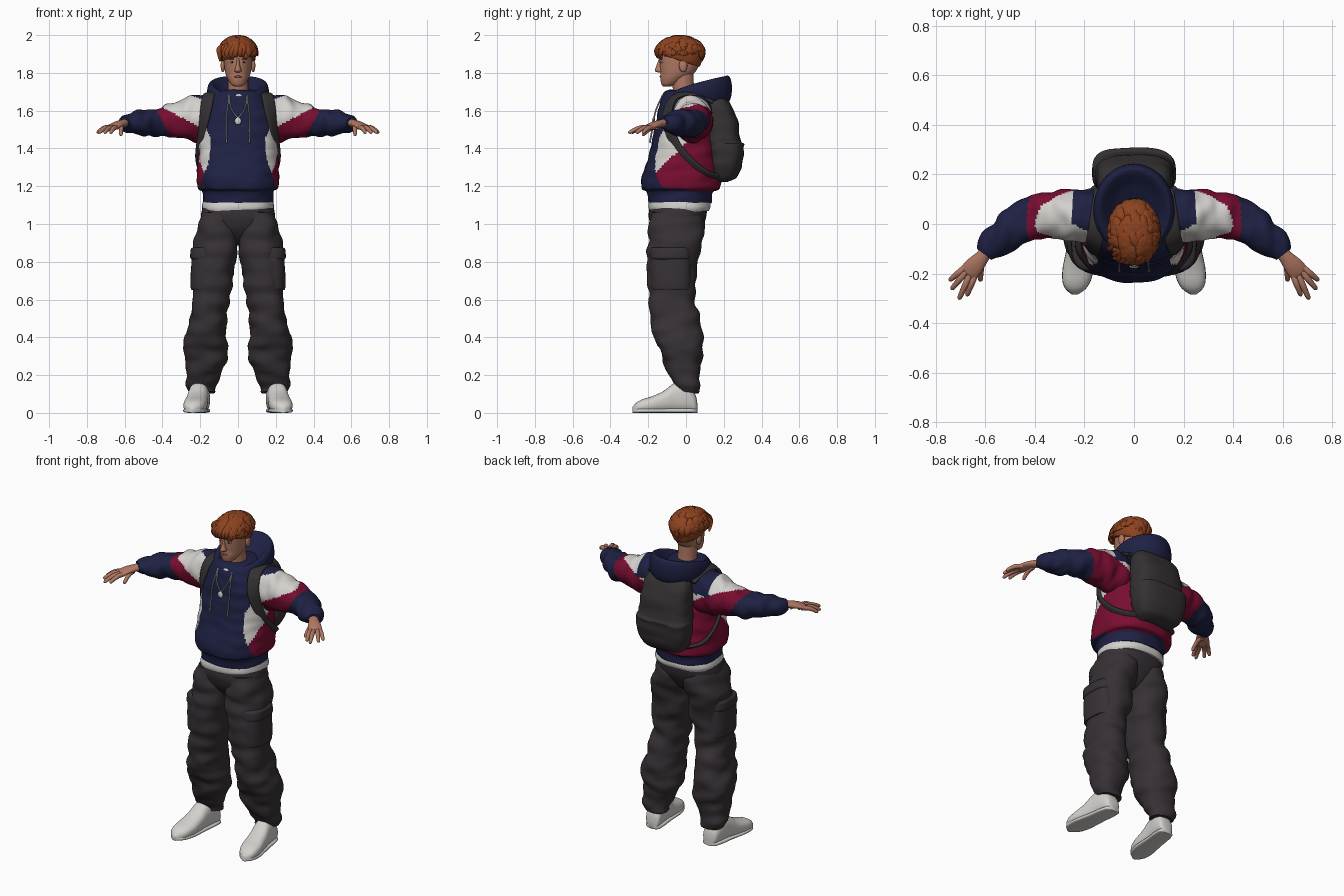
import bpy, bmesh, math, random
from mathutils import Vector, noise

random.seed(4)
if "Cube" in bpy.data.objects:
    bpy.data.objects.remove(bpy.data.objects["Cube"])

COLOURS = {
    "skin": (.44, .19, .125), "lips": (.33, .11, .08), "ginger_hair": (.27, .056, .014),
    "navy_cloth": (.013, .015, .056), "crimson_cloth": (.19, .004, .03),
    "white_cloth": (.66, .64, .61), "charcoal_trousers": (.038, .03, .035),
    "grey_backpack": (.035, .03, .033), "silver": (.4, .39, .38), "dark_eye": (.02, .015, .012)}
MATS = {}
for label, rgb in COLOURS.items():
    m = bpy.data.materials.new(label)
    m.use_nodes = True
    m.diffuse_color = (*rgb, 1)
    bsdf = m.node_tree.nodes["Principled BSDF"]
    bsdf.inputs["Base Color"].default_value = (*rgb, 1)
    bsdf.inputs["Roughness"].default_value = .8
    MATS[label] = m

X, Y, Z = Vector((1, 0, 0)), Vector((0, 1, 0)), Vector((0, 0, 1))
FLAT = (X, Y)


def finish(name, bm, colour, mirror=False):
    """Turn a bmesh into an object; colour is a name or a rule on the face centre."""
    bmesh.ops.recalc_face_normals(bm, faces=bm.faces)
    slots = []
    for f in bm.faces:
        label = colour(f.calc_center_median()) if callable(colour) else colour
        if label not in slots:
            slots.append(label)
        f.material_index = slots.index(label)
    mesh = bpy.data.meshes.new(name)
    bm.to_mesh(mesh)
    bm.free()
    for label in slots:
        mesh.materials.append(MATS[label])
    ob = bpy.data.objects.new(name, mesh)
    bpy.context.collection.objects.link(ob)
    if mirror:
        ob.modifiers.new("Mirror", "MIRROR")
    bpy.ops.object.select_all(action="DESELECT")
    ob.select_set(True)
    bpy.context.view_layer.objects.active = ob
    bpy.ops.object.shade_smooth_by_angle(angle=math.radians(55))
    return ob


def spline(keys, steps):
    out = []
    for i in range(len(keys) - 1):
        quad = [keys[min(max(i + j, 0), len(keys) - 1)] for j in (-1, 0, 1, 2)]
        for s in range(steps):
            t = s / steps
            out.append([.5 * (2 * q + (r - p) * t + (2 * p - 5 * q + 4 * r - w) * t * t
                              + (3 * q - p - 3 * r + w) * t ** 3) for p, q, r, w in zip(*quad)])
    return out + [list(keys[-1])]


def add_rings(bm, rows):
    rings = [[bm.verts.new(p) for p in row] for row in rows]
    n = len(rings[0])
    for a, b in zip(rings, rings[1:]):
        for i in range(n):
            bm.faces.new((a[i], a[(i + 1) % n], b[(i + 1) % n], b[i]))
    bm.faces.new(rings[0])
    bm.faces.new(rings[-1])


def tube_rows(keys, axes=None, ref=Z, power=2, sides=40, steps=5):
    """Rings along keys of (x, y, z, half width, half height)."""
    path = spline(keys, steps)
    rows = []
    for i, (x, y, z, ru, rv) in enumerate(path):
        c = Vector((x, y, z))
        if axes:
            u, v = axes
        else:
            t = Vector(path[min(i + 1, len(path) - 1)][:3]) - Vector(path[max(i - 1, 0)][:3])
            u = t.cross(ref(c) if callable(ref) else ref).normalized()
            v = u.cross(t).normalized()
        row = []
        for k in range(sides):
            a = math.tau * k / sides
            e = [math.copysign(abs(w) ** (2 / power), w) for w in (math.cos(a), math.sin(a))]
            row.append(c + u * e[0] * ru + v * e[1] * rv)
        rows.append(row)
    return rows


def loft(name, keys, colour, mirror=False, folds=0, scale=(9, 9, 22), floor=False, **kw):
    bm = bmesh.new()
    add_rings(bm, tube_rows(keys, **kw))
    bmesh.ops.recalc_face_normals(bm, faces=bm.faces)
    bm.normal_update()
    for v in bm.verts:
        if folds:
            v.co += v.normal * folds * noise.noise(Vector([p * s for p, s in zip(v.co, scale)]))
        if floor:
            v.co.z = max(v.co.z, 0)
    return finish(name, bm, colour, mirror)


def blob(name, loc, size, colour, mirror=False):
    bm = bmesh.new()
    bmesh.ops.create_uvsphere(bm, u_segments=20, v_segments=12, radius=1)
    for v in bm.verts:
        v.co = Vector([p * s + o for p, s, o in zip(v.co, size, loc)])
    return finish(name, bm, colour, mirror)


def body_rings(table):
    """Rows of (z, half width, front y, back y) to centred rings."""
    return [(0, (f + b) / 2, z, w, (b - f) / 2) for z, w, f, b in table]


# Trousers with cargo pockets
loft("trouser_hips", body_rings([(1.088, .188, -.195, .115), (1.03, .197, -.196, .105),
     (.98, .17, -.18, .085), (.92, .09, -.14, .04), (.89, .03, -.1, 0)]),
     "charcoal_trousers", axes=FLAT, power=2.3, folds=.004)
loft("trouser_leg", [
    (.098, -.045, 1.06, .09, .135), (.109, -.052, .96, .111, .147), (.12, -.062, .86, .118, .138),
    (.13, -.075, .72, .108, .127), (.143, -.075, .6, .1, .122), (.158, -.055, .48, .1, .132),
    (.17, -.038, .38, .113, .13), (.173, -.02, .3, .115, .112), (.18, -.014, .22, .1, .087),
    (.192, 0, .15, .078, .064), (.192, .003, .11, .068, .058)],
    "charcoal_trousers", True, .018, (8, 8, 17), axes=FLAT, power=2.3, steps=7, sides=56)
for part, low, high, width in (("cargo_pocket", .655, .83, .087), ("cargo_flap", .81, .875, .092)):
    loft(part, [(.163, -.08, low, width - .012, .1), (.163, -.08, low + .012, width, .11),
                (.16, -.08, high - .012, width, .11), (.16, -.08, high, width - .012, .1)],
         "charcoal_trousers", True, .004, axes=FLAT, power=2.8)

# Shoes
SHOE = [(.06, .02, .05), (.048, .044, .1), (0, .053, .16), (-.06, .054, .158), (-.12, .058, .115),
        (-.18, .062, .088), (-.23, .056, .072), (-.262, .04, .055), (-.284, .012, .03)]
loft("shoe", [(.202 - y * .13, y, h / 2, w, h / 2) for y, w, h in SHOE], "white_cloth", True,
     axes=(X, Z), power=2.4, floor=True)
loft("shoe_sole", [(.202 - y * .13, y, .012, w + .001, .012) for y, w, h in SHOE], "white_cloth", True,
     axes=(X, Z), power=3.5, floor=True)


# Hooded top
def torso_colour(c):
    a = abs(c.x)
    if c.z < 1.175 or c.z > 1.62:
        return "navy_cloth"
    if c.y < 0 and a < max(.148, .205 - .35 * (c.z - 1.19), .148 + .4 * (c.z - 1.46)):
        return "navy_cloth"
    return "white_cloth" if c.y < .03 and c.z > 1.43 + c.y else "crimson_cloth"


def sleeve_colour(c):
    if c.x > .4 + (c.z - 1.54) * .5:
        return "navy_cloth"
    if c.z > 1.58 and c.x < .17 + min(.08, max(0, c.y + .04) * 2):
        return "navy_cloth"
    return "white_cloth" if c.z > 1.51 + (c.x - .2) * .54 + max(0, c.y) * .4 else "crimson_cloth"


loft("shirt_hem", body_rings([(1.068, .184, -.194, .122), (1.09, .189, -.2, .13), (1.13, .18, -.19, .12)]),
     "white_cloth", axes=FLAT, power=2.4, folds=.008)
loft("hoodie_body", body_rings([
    (1.113, .183, -.198, .133), (1.17, .188, -.208, .143), (1.19, .213, -.233, .178), (1.25, .218, -.233, .183),
    (1.35, .212, -.2, .17), (1.45, .205, -.177, .155), (1.55, .198, -.157, .15), (1.63, .175, -.14, .145),
    (1.69, .12, -.12, .13), (1.71, .07, -.09, .1)]),
    torso_colour, folds=.008, axes=FLAT, power=2.4, sides=110, steps=8)
loft("sleeve", [
    (.1, .03, 1.58, .1, .105), (.2, .035, 1.56, .107, .128), (.31, .035, 1.553, .1, .1),
    (.41, .025, 1.54, .088, .077), (.49, -.02, 1.535, .078, .07), (.55, -.07, 1.535, .066, .06),
    (.585, -.1, 1.537, .05, .044), (.605, -.122, 1.537, .039, .03)],
    sleeve_colour, True, .014, (22, 12, 9), sides=72, steps=10)

# Hood lying open around the neck, higher at the back
hood = [[] for _ in range(7)]
for k in range(40):
    a = math.tau * k / 40
    b = (1 + math.sin(a)) / 2
    top, low = 1.668 + .12 * b ** .55, 1.64 - .04 * b
    profile = [(.82, low), (1, low + .42 * (top - low)), (.97, top - .02), (.87, top + .004),
               (.74, top - .012), (.56, top - .045), (.42, top - .06)]
    for ring, (r, z) in zip(hood, profile):
        ring.append(Vector((.168 * r * math.cos(a), .058 + .19 * r * math.sin(a), z)))
bm = bmesh.new()
add_rings(bm, hood)
finish("hood", bm, "navy_cloth").modifiers.new("Smooth", "SUBSURF").levels = 2
blob("shirt_neckline", (0, -.105, 1.678), (.032, .022, .014), "white_cloth")

# Drawstrings, necklace and pendant
loft("drawstring", [(.045, -.125, 1.68, .004, .004), (.058, -.16, 1.6, .004, .004),
     (.06, -.175, 1.52, .004, .004), (.06, -.192, 1.43, .005, .005)], "silver", True, ref=Y, sides=8)
loft("necklace", [(.05, -.125, 1.68, .004, .004), (.035, -.157, 1.61, .004, .004),
     (0, -.17, 1.56, .004, .004)], "silver", True, ref=Y, sides=8)
blob("pendant", (0, -.172, 1.545), (.018, .008, .02), "white_cloth")

# Backpack and shoulder straps
loft("backpack", body_rings([
    (1.225, .09, .14, .22), (1.25, .135, .13, .27), (1.32, .163, .12, .297), (1.4, .168, .115, .306),
    (1.425, .165, .11, .309), (1.442, .16, .105, .29), (1.55, .152, .1, .272), (1.63, .14, .1, .24),
    (1.67, .11, .11, .2)]), "grey_backpack", axes=FLAT, power=3, folds=.006, steps=6)
STRAP = [(.13, .14, 1.65, .03), (.145, .03, 1.69, .032), (.158, -.06, 1.67, .034), (.172, -.098, 1.59, .034),
         (.188, -.088, 1.5, .03), (.205, -.045, 1.41, .023), (.21, .03, 1.33, .018),
         (.185, .11, 1.27, .016), (.11, .18, 1.25, .014)]
loft("backpack_strap", [(*p, .01) for p in STRAP], "grey_backpack", True,
     ref=lambda c: c - Vector((.1, 0, 1.45)), power=4, sides=20)

# Hands
loft("palm", [(.585, -.1, 1.537, .028, .022), (.61, -.13, 1.533, .028, .02), (.64, -.165, 1.525, .037, .018),
     (.665, -.195, 1.513, .039, .015), (.674, -.206, 1.509, .03, .009)], "skin", True, sides=24)
FINGERS = {"little_finger": (.685, -.178, .745, -.228), "ring_finger": (.68, -.195, .737, -.264),
           "middle_finger": (.664, -.208, .707, -.304), "index_finger": (.645, -.213, .675, -.29),
           "thumb": (.618, -.158, .62, -.23)}
for part, (x0, y0, x1, y1) in FINGERS.items():
    drop = .045 if part == "thumb" else .032
    loft(part, [(x0 + (x1 - x0) * t, y0 + (y1 - y0) * t, 1.513 - drop * t * t, r, r)
                for t, r in ((-.2, .012), (.3, .013), (.7, .011), (.93, .009), (1, .003))],
         "skin", True, sides=12)

# Head and face
loft("neck", [(0, .0, 1.62, .065, .062), (0, -.012, 1.7, .055, .056), (0, -.02, 1.8, .055, .06)],
     "skin", axes=FLAT)
loft("head", [(0, -.1, 1.728, .018, .02), (0, -.088, 1.74, .038, .042), (0, -.066, 1.77, .056, .07),
     (0, -.045, 1.8, .067, .09), (0, -.035, 1.84, .073, .104), (0, -.032, 1.88, .076, .108),
     (0, -.03, 1.93, .073, .105), (0, -.03, 1.965, .05, .075)], "skin", axes=FLAT)
loft("nose", [(0, -.135, 1.802, .01, .012), (0, -.141, 1.812, .018, .024), (0, -.138, 1.84, .01, .018),
     (0, -.13, 1.875, .007, .013)], "skin", axes=FLAT, sides=16)
blob("ear", (.08, -.015, 1.838), (.012, .022, .034), "skin", True)
blob("eye_white", (.03, -.126, 1.857), (.012, .008, .005), "white_cloth", True)
blob("iris", (.03, -.1315, 1.857), (.005, .004, .005), "dark_eye", True)
blob("eyebrow", (.032, -.131, 1.874), (.019, .007, .004), "ginger_hair", True)
blob("mouth", (0, -.132, 1.78), (.021, .008, .006), "lips")


# Wavy hair: a cap under long locks swept from front to back
def scalp(side, sweep, r=1):
    d = Vector((math.sin(side), -math.cos(side) * math.sin(sweep), math.cos(side) * math.cos(sweep)))
    return Vector((.095 * r * d.x, -.032 + .122 * r * d.y, 1.905 + (.083 if d.z > 0 else .14) * r * d.z))


def hairline(y):
    return 1.874 - .33 * (y + .06)


bm = bmesh.new()
bmesh.ops.create_uvsphere(bm, u_segments=40, v_segments=24, radius=1)
for v in bm.verts:
    v.co = scalp(math.asin(max(-1, min(1, v.co.x))), math.atan2(-v.co.y, v.co.z))
    v.co.z = max(v.co.z, hairline(v.co.y))
finish("hair_cap", bm, "ginger_hair")
bm = bmesh.new()
for i in range(150):
    side, sweep = random.uniform(-1.3, 1.3), random.uniform(-1.9, 1.1)
    drift, wave = random.uniform(-.15, .15), random.uniform(0, 6)
    keys = []
    for j, width in enumerate((.005, .015, .02, .021, .017, .004)):
        p = scalp(side + drift * j * .5 + .07 * math.sin(wave + j * 1.5), sweep + j * .18,
                  1.0 + .04 * math.sin(j * .63))
        p.z = max(p.z, hairline(p.y) - .012)
        keys.append((*p, width, width * .5))
    out = Vector(keys[2][:3]) - Vector((0, -.03, 1.88))
    add_rings(bm, tube_rows(keys, ref=out, sides=8, steps=3))
# Loose curls over the forehead
for i in range(9):
    x, curl = -.095 + i * .018, random.uniform(-.02, .02)
    y = -.032 - .118 * math.sqrt(1 - (x / .11) ** 2)
    add_rings(bm, tube_rows([
        (x * .8 + .02, y + .03, 1.955, .01, .007), (x, y - .006, 1.93, .015, .009),
        (x + curl, y - .008, 1.9, .013, .008), (x, y, 1.885 - max(0, -x) * .25, .004, .003)],
        ref=Y, sides=8, steps=4))
finish("hair_locks", bm, "ginger_hair")
